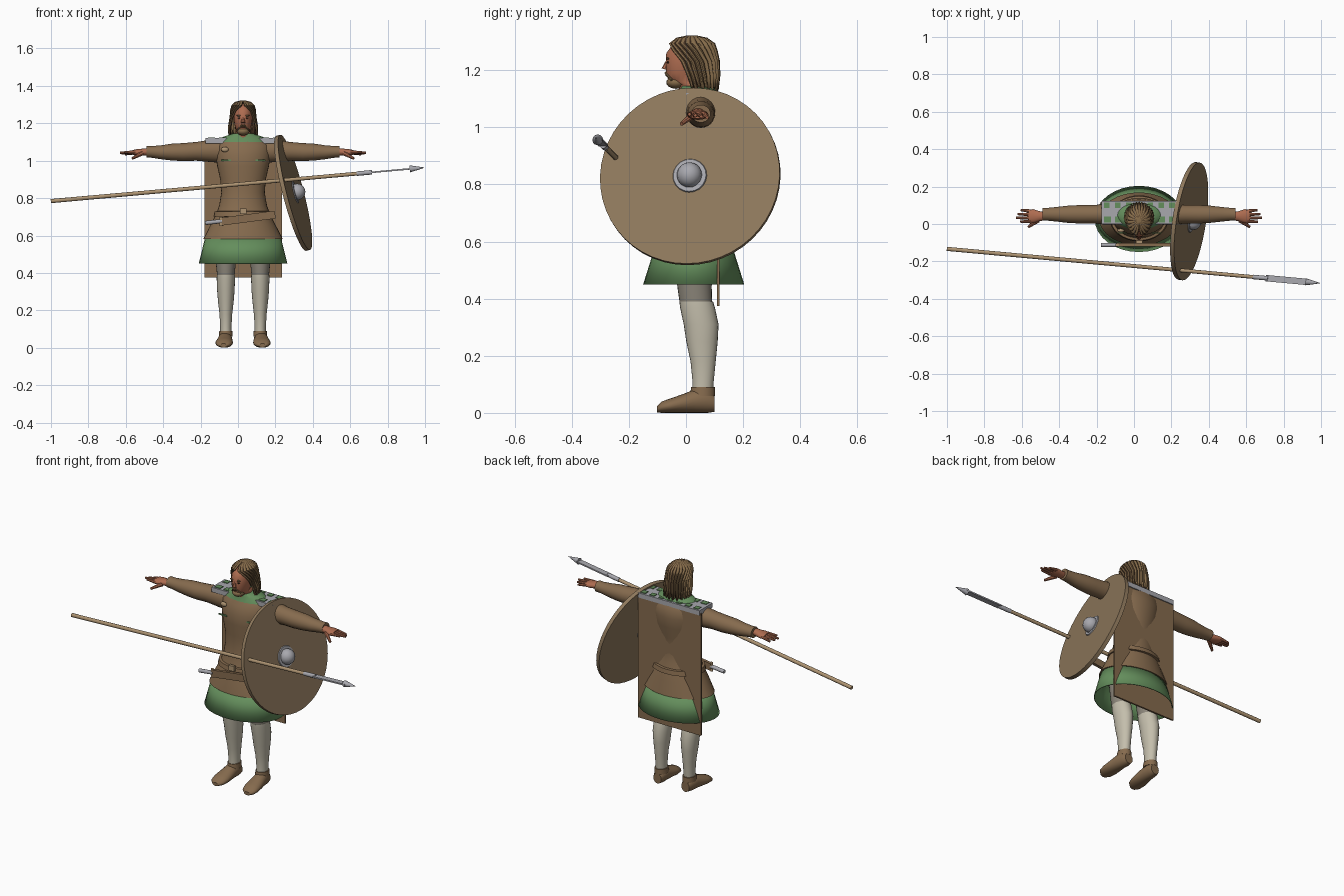
import bpy, bmesh, math
from mathutils import Vector, Matrix

old = bpy.data.objects.get("Cube")
if old:
    bpy.data.objects.remove(old, do_unlink=True)

CX = 0.027  # body centre line
parts = []


def material(name, r, g, b):
    lin = [((c / 255 + 0.055) / 1.055) ** 2.4 for c in (r, g, b)] + [1]
    m = bpy.data.materials.new(name)
    m.use_nodes = True
    m.diffuse_color = lin
    bsdf = m.node_tree.nodes["Principled BSDF"]
    bsdf.inputs["Base Color"].default_value = lin
    bsdf.inputs["Roughness"].default_value = 0.8
    return m


TUNIC = material("tunic brown", 134, 107, 78)
SHIELD = material("shield tan", 142, 120, 92)
GREEN = material("cloth green", 100, 142, 92)
CREAM = material("stocking cream", 196, 190, 172)
GREY = material("trouser grey", 142, 136, 124)
SKIN = material("skin", 174, 108, 80)
HAIR = material("hair brown", 134, 108, 74)
DARK = material("dark brown", 72, 52, 36)
METAL = material("metal grey", 168, 168, 174)
WOOD = material("spear wood", 174, 148, 114)


def finish(name, bm, *mats):
    bmesh.ops.recalc_face_normals(bm, faces=bm.faces)
    mesh = bpy.data.meshes.new(name)
    bm.to_mesh(mesh)
    bm.free()
    for m in mats:
        mesh.materials.append(m)
    ob = bpy.data.objects.new(name, mesh)
    bpy.context.collection.objects.link(ob)
    parts.append(ob)
    return ob


def loft(name, mat, axis, rings, n=24, caps=True):
    """Skin elliptical rings (position, centre a, centre b, radius a, radius b) along an axis."""
    bm = bmesh.new()
    rows = []
    for p, ca, cb, ra, rb in rings:
        row = []
        for i in range(n):
            t = math.tau * i / n
            a, b = ca + ra * math.cos(t), cb + rb * math.sin(t)
            co = {"x": (p, a, b), "y": (a, p, b), "z": (a, b, p)}[axis]
            row.append(bm.verts.new(co))
        rows.append(row)
    for lo, hi in zip(rows, rows[1:]):
        for i in range(n):
            j = (i + 1) % n
            bm.faces.new((lo[i], lo[j], hi[j], hi[i]))
    if caps:
        bm.faces.new(rows[0])
        bm.faces.new(rows[-1])
    return finish(name, bm, mat)


def box(name, mat, lo, hi, tilt=0):
    lo, hi = Vector(lo), Vector(hi)
    bm = bmesh.new()
    m = Matrix.Translation((lo + hi) / 2) @ Matrix.Rotation(tilt, 4, "Y") @ Matrix.Diagonal((*(hi - lo), 1))
    bmesh.ops.create_cube(bm, size=1, matrix=m)
    return finish(name, bm, mat)


def ball(name, mat, centre, radii):
    bm = bmesh.new()
    m = Matrix.Translation(centre) @ Matrix.Diagonal((*radii, 1))
    bmesh.ops.create_uvsphere(bm, u_segments=16, v_segments=10, radius=1, matrix=m)
    return finish(name, bm, mat)


def rod(name, mat, a, b, r1, r2, n=12, flat=1):
    """Tapered rod between two points; flat squashes its height."""
    a, b = Vector(a), Vector(b)
    d = b - a
    q = d.to_track_quat("Z", "Y").to_matrix().to_4x4()
    squash = Matrix.Diagonal((1, 1, flat, 1))
    bm = bmesh.new()
    bmesh.ops.create_cone(bm, cap_ends=True, segments=n, radius1=r1, radius2=r2, depth=d.length,
                          matrix=Matrix.Translation((a + b) / 2) @ squash @ q if flat == 1 else
                          Matrix.Translation((a + b) / 2) @ q @ Matrix.Diagonal((1, flat, 1, 1)))
    return finish(name, bm, mat)


# Tunic, skirt and belt
body = [(.58, .027, .213, .142), (.66, .027, .172, .125), (.72, .03, .142, .108), (.76, .03, .128, .096),
        (.83, .03, .116, .085), (.9, .033, .122, .088), (.97, .037, .138, .098), (1.03, .04, .148, .1),
        (1.08, .045, .145, .088), (1.12, .045, .115, .062), (1.135, .04, .06, .05)]
loft("tunic", TUNIC, "z", [(z, CX, cy, rx, ry) for z, cy, rx, ry in body], 32)
skirt = loft("skirt", GREEN, "z", [(.45, CX, .027, .237, .177), (.6, CX, .027, .2, .13)], 32, False)
loft("belt", TUNIC, "z", [(z, CX, .03, rx, rx * .78) for z, rx in
     ((.70, .148), (.702, .158), (.728, .152), (.73, .14))], 32)
box("buckle", WOOD, (.01, -.104, .715), (.045, -.088, .745))

# Dagger and sheath slung across the front
box("sheath", TUNIC, (-.09, -.12, .672), (.2, -.102, .714), -.13)
rod("dagger_grip", METAL, (-.175, -.112, .667), (-.085, -.112, .677), .011, .011)
rod("dagger_guard", WOOD, (-.09, -.112, .65), (-.09, -.112, .7), .009, .009)

# Cape, shoulder mantle and collar
box("cape", TUNIC, (-.18, .108, .375), (.235, .118, 1.1))
box("mantle", METAL, (-.175, .0, 1.092), (.23, .124, 1.12))
loft("collar", GREEN, "z", [(1.1, CX, .045, .135, .075), (1.126, CX, .045, .11, .066),
                            (1.145, CX, .035, .055, .055)])
for i in range(7):
    x = -.16 + i * .058
    box("mantle_trim", GREEN, (x, .085, 1.118), (x + .03, .115, 1.124))
    if abs(x + .015 - CX) > .1:
        box("mantle_edge_trim", GREEN, (x, .008, 1.118), (x + .036, .04, 1.124))
ball("brooch", WOOD, (-.07, -.035, 1.06), (.02, .01, .014))
for x in (-.065, .12):
    box("chest_trim", GREEN, (x - .027, -.052, .999), (x + .027, -.046, 1.007))

# Arms, hands, legs and shoes on both sides
arm = [(.1, 1.052, .056, .064), (.16, 1.053, .056, .061), (.25, 1.05, .049, .05), (.32, 1.046, .049, .048),
       (.38, 1.046, .046, .045), (.44, 1.045, .039, .037), (.49, 1.047, .034, .031), (.515, 1.048, .034, .031)]
shoe = [(-.102, .012, .02, .01), (-.085, .02, .04, .02), (-.05, .026, .047, .026), (-.005, .034, .043, .034),
        (.035, .042, .038, .042), (.075, .042, .036, .042), (.1, .034, .026, .03)]
thigh = [(.37, .036, .045, .056), (.44, .03, .052, .06), (.6, .025, .065, .07)]
calf = [(.07, .058, .03, .036), (.11, .06, .03, .037), (.18, .06, .034, .044), (.25, .056, .042, .055),
        (.31, .053, .047, .061), (.37, .04, .049, .061), (.39, .036, .048, .059)]
for s, side in ((1, "left"), (-1, "right")):
    def at(x):
        return CX + s * x
    loft(side + "_sleeve", TUNIC, "x", [(at(x), .052, z, ry, rz) for x, z, ry, rz in arm])
    loft(side + "_hand", SKIN, "x", [(at(x), .042, z, ry, rz) for x, z, ry, rz in
         ((.5, 1.048, .022, .02), (.53, 1.046, .026, .019), (.565, 1.044, .037, .018), (.59, 1.044, .036, .013))], 16)
    for i, tip in enumerate((.635, .658, .65, .632)):
        y = .014 + i * .018
        rod(side + "_finger", SKIN, (at(.575), y, 1.044), (at(tip), y * 1.15 - .004, 1.046 - .004 * i), .0105, .006, 8)
    rod(side + "_thumb", SKIN, (at(.54), .02, 1.04), (at(.592), -.016, 1.012), .013, .007, 8)
    lx = at(.092)
    loft(side + "_thigh", GREY, "z", [(z, lx, cy, rx, ry) for z, cy, rx, ry in thigh])
    loft(side + "_stocking", CREAM, "z", [(z, lx, cy, rx, ry) for z, cy, rx, ry in calf])
    loft(side + "_shoe", TUNIC, "y", [(y, lx + s * (.006 - .06 * y), z, rx, rz) for y, z, rx, rz in shoe], 20)
    loft(side + "_shoe_cuff", TUNIC, "z", [(.06, lx, .058, .037, .044), (.09, lx, .06, .035, .042)], 20)

# Head with face details
head = [(1.1, .03, .042, .045), (1.15, .022, .04, .05), (1.16, -.002, .036, .058), (1.19, -.002, .045, .068),
        (1.22, .003, .05, .074), (1.26, .008, .051, .077), (1.29, .015, .044, .062), (1.305, .02, .02, .03)]
loft("head", SKIN, "z", [(z, CX, cy, rx, ry) for z, cy, rx, ry in head])
rod("nose", SKIN, (CX, -.064, 1.235), (CX, -.074, 1.203), .005, .012, 8)
ball("beard", HAIR, (CX, -.035, 1.157), (.034, .034, .022))
ball("mouth", DARK, (CX, -.067, 1.181), (.014, .005, .003))
for s in (1, -1):
    ball("eye", DARK, (CX + s * .021, -.0635, 1.228), (.008, .004, .004))
    ball("brow", HAIR, (CX + s * .022, -.064, 1.241), (.014, .005, .004))
    rod("moustache", HAIR, (CX + s * .003, -.07, 1.192), (CX + s * .03, -.05, 1.165), .006, .004, 8)

# Hair: parted at the front, ridged into strands with dark valleys
rows = []
bm = bmesh.new()
COLS = 84
for z, cy, rx, ry, gap in ((1.322, .02, .012, .015, .0), (1.314, .02, .042, .052, .02), (1.294, .02, .061, .079, .1),
                           (1.27, .022, .067, .085, .55), (1.23, .03, .07, .086, .95),
                           (1.18, .036, .078, .081, 1.12), (1.135, .04, .076, .072, 1.25)):
    row = []
    for i in range(COLS + 1):
        t = gap + (math.tau - 2 * gap) * i / COLS
        k = (.93, 1.02, 1.04, 1.0)[i % 4]
        row.append(bm.verts.new((CX + k * rx * math.sin(t), cy - k * ry * math.cos(t),
                                 z + (.008 * math.sin(i * .9) if z < 1.15 else 0))))
    rows.append(row)
for hi, lo in zip(rows, rows[1:]):
    for i in range(COLS):
        f = bm.faces.new((hi[i], hi[i + 1], lo[i + 1], lo[i]))
        f.material_index = 1 if i % 4 == 3 else 0
bm.faces.new(rows[0][:-1])
hair = finish("hair", bm, HAIR, DARK)

# Shield tilted on the left side, with flange and domed boss
normal = Vector((1, -.15, .26)).normalized()
centre = Vector((.295, .015, .828))
rod("shield", SHIELD, centre - normal * .011, centre + normal * .011, .318, .318, 48)
rod("shield_boss_flange", METAL, centre + normal * .01, centre + normal * .016, .061, .058, 20)
ball("shield_boss", METAL, centre + normal * .022, (.044, .044, .044))

# Spear: shaft, socket, flat neck and point
butt, tip = Vector((-1, -.133, .784)), Vector((.995, -.316, .963))


def along(f):
    return butt.lerp(tip, f)


rod("spear_shaft", WOOD, butt, along(.84), .011, .01)
rod("spear_socket", METAL, along(.82), along(.86), .012, .012)
d = (tip - butt).normalized()
neck = box("spear_neck", METAL, (-.115, -.017, -.004), (.115, .017, .004))
neck.rotation_mode = "QUATERNION"
neck.rotation_quaternion = d.to_track_quat("X", "Z")
neck.location = along(.912)
neck.data.transform(Matrix.Translation(-Vector((0, 0, 0))))
rod("spear_point", METAL, along(.962), tip, .019, .001)

# Thin cloth and hair get a little thickness
for ob in (skirt, hair):
    mod = ob.modifiers.new("thickness", "SOLIDIFY")
    mod.thickness = .004

# Soft shading with sharp edges kept
bpy.ops.object.select_all(action="DESELECT")
for ob in parts:
    ob.select_set(True)
bpy.context.view_layer.objects.active = parts[0]
bpy.ops.object.shade_smooth_by_angle(angle=math.radians(40))
